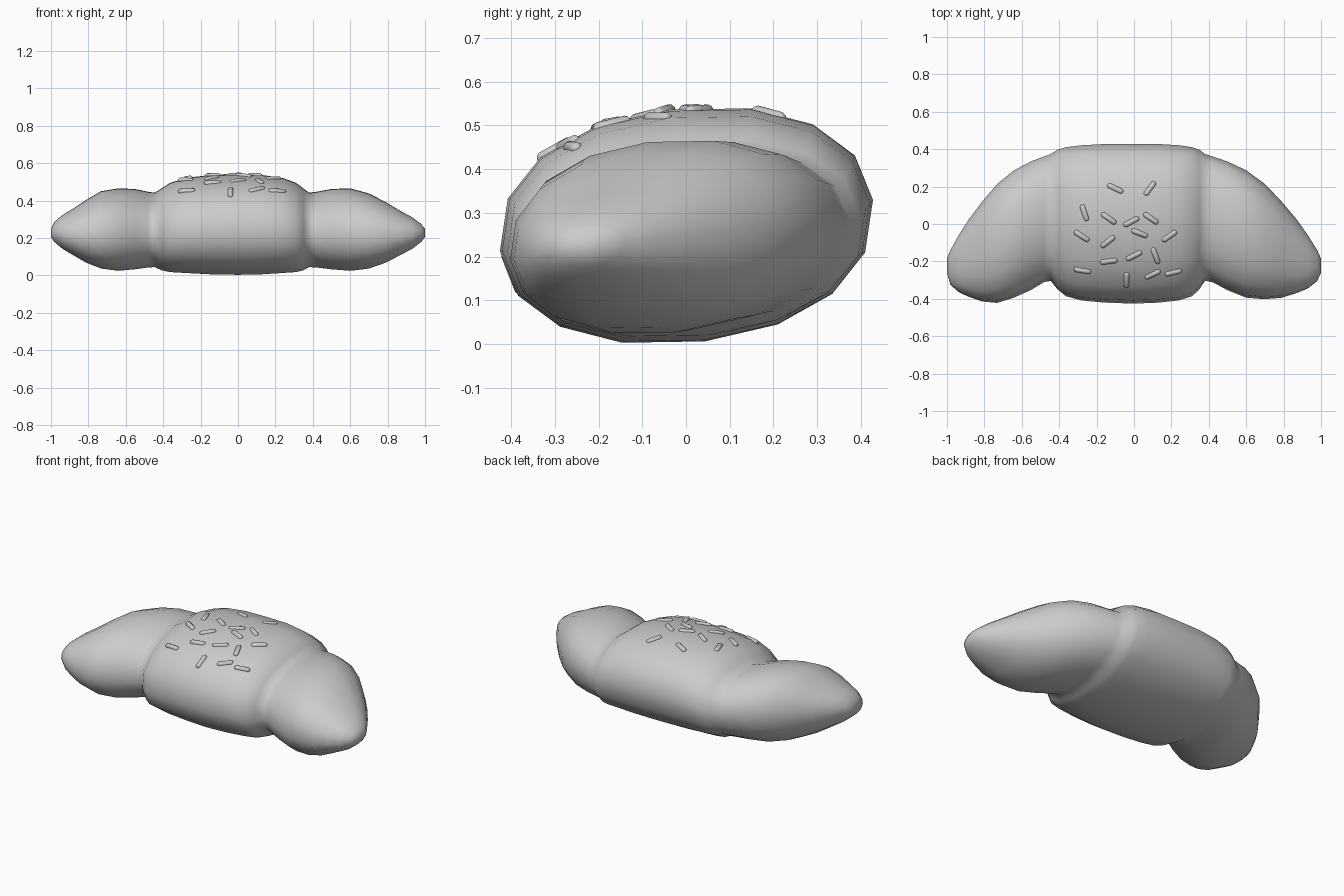
import bpy, bmesh, math
from mathutils import Vector, Matrix

if "Cube" in bpy.data.objects:
    bpy.data.objects.remove(bpy.data.objects["Cube"])

SIDES, LEAN, ROUND = 16, 0.12, 2 / 2.2

# half profile of the roll, centre to tip: x, y front, y back, z bottom, z top
HALF = [
    (0.00, -0.427, 0.429, 0.000, 0.542),
    (0.13, -0.422, 0.429, 0.003, 0.539),
    (0.24, -0.410, 0.422, 0.010, 0.523),
    (0.31, -0.388, 0.412, 0.015, 0.497),
    (0.35, -0.350, 0.398, 0.025, 0.467),
    (0.38, -0.305, 0.375, 0.042, 0.444),
    (0.42, -0.312, 0.362, 0.040, 0.449),
    (0.50, -0.355, 0.335, 0.030, 0.464),
    (0.60, -0.395, 0.288, 0.022, 0.467),
    (0.70, -0.403, 0.215, 0.034, 0.440),
    (0.79, -0.395, 0.120, 0.066, 0.393),
    (0.87, -0.370, 0.025, 0.108, 0.345),
    (0.93, -0.345, -0.060, 0.140, 0.312),
    (0.98, -0.305, -0.140, 0.178, 0.275),
    (1.00, -0.260, -0.185, 0.205, 0.248),
]


def left_station(s):
    # the left crease sits further out, and the left horn is a little fuller
    x, yf, yb, zb, zt = s
    shift = 0.065 * max(0, 1 - abs(x - 0.38) / 0.38)
    if x > 0.38:
        shift = 0.065 * (1 - x) / 0.62
    if 0.65 < x < 0.99:
        yf, zt = yf - 0.02, zt + 0.012
    return (-x - shift, yf, yb, zb, zt)


def rounded(v):
    return math.copysign(abs(v) ** ROUND, v)


def finish(bm, name):
    bmesh.ops.recalc_face_normals(bm, faces=bm.faces)
    mesh = bpy.data.meshes.new(name)
    bm.to_mesh(mesh)
    for p in mesh.polygons:
        p.use_smooth = True
    obj = bpy.data.objects.new(name, mesh)
    bpy.context.collection.objects.link(obj)
    return obj


# croissant roll: leaning rounded rings joined along x
stations = [left_station(s) for s in reversed(HALF[1:])] + HALF
bm = bmesh.new()
rings = []
for x, yf, yb, zb, zt in stations:
    ring = []
    for i in range(SIDES):
        t = 2 * math.pi * (i + 0.2) / SIDES
        c, s = rounded(math.cos(t)), rounded(math.sin(t))
        y = (yf + yb) / 2 + (yb - yf) / 2 * c
        z = (zb + zt) / 2 + (zt - zb) / 2 * (s * math.cos(LEAN) + c * math.sin(LEAN))
        ring.append(bm.verts.new((x, y, min(max(z, zb), zt))))
    rings.append(ring)
for a, b in zip(rings, rings[1:]):
    for i in range(SIDES):
        j = (i + 1) % SIDES
        bm.faces.new((a[i], a[j], b[j], b[i]))
bm.faces.new(rings[0])
bm.faces.new(rings[-1])
roll = finish(bm, "croissant_roll")
bpy.context.view_layer.update()

# sprinkles: x, y, heading in degrees
SPRINKLES = [
    (-0.10, 0.19, -27), (0.085, 0.19, 55), (-0.265, 0.06, -72),
    (-0.135, 0.03, -35), (-0.015, 0.012, 28), (0.09, 0.03, -35),
    (-0.28, -0.065, -33), (-0.14, -0.095, 40), (0.03, -0.05, -22),
    (0.19, -0.065, 35), (-0.275, -0.25, -8), (-0.135, -0.20, 8),
    (0.0, -0.17, 28), (0.115, -0.17, -70), (-0.04, -0.30, 88),
    (0.10, -0.27, 32), (0.21, -0.26, 12),
]
bm = bmesh.new()
for x, y, deg in SPRINKLES:
    hit, spot, normal, _ = roll.ray_cast(Vector((x, y, 2)), Vector((0, 0, -1)))
    a = math.radians(deg)
    along = Vector((math.cos(a), math.sin(a), 0))
    along = (along - normal * along.dot(normal)).normalized()
    side = normal.cross(along)
    frame = Matrix((side, normal, along)).transposed().to_4x4()
    # capsule: a small sphere pulled apart at its middle
    made = bmesh.ops.create_uvsphere(bm, u_segments=10, v_segments=7, radius=0.015)
    for v in made["verts"]:
        v.co.z += math.copysign(0.032, v.co.z)
        v.co = frame @ v.co + spot - normal * 0.003
finish(bm, "sprinkles")
